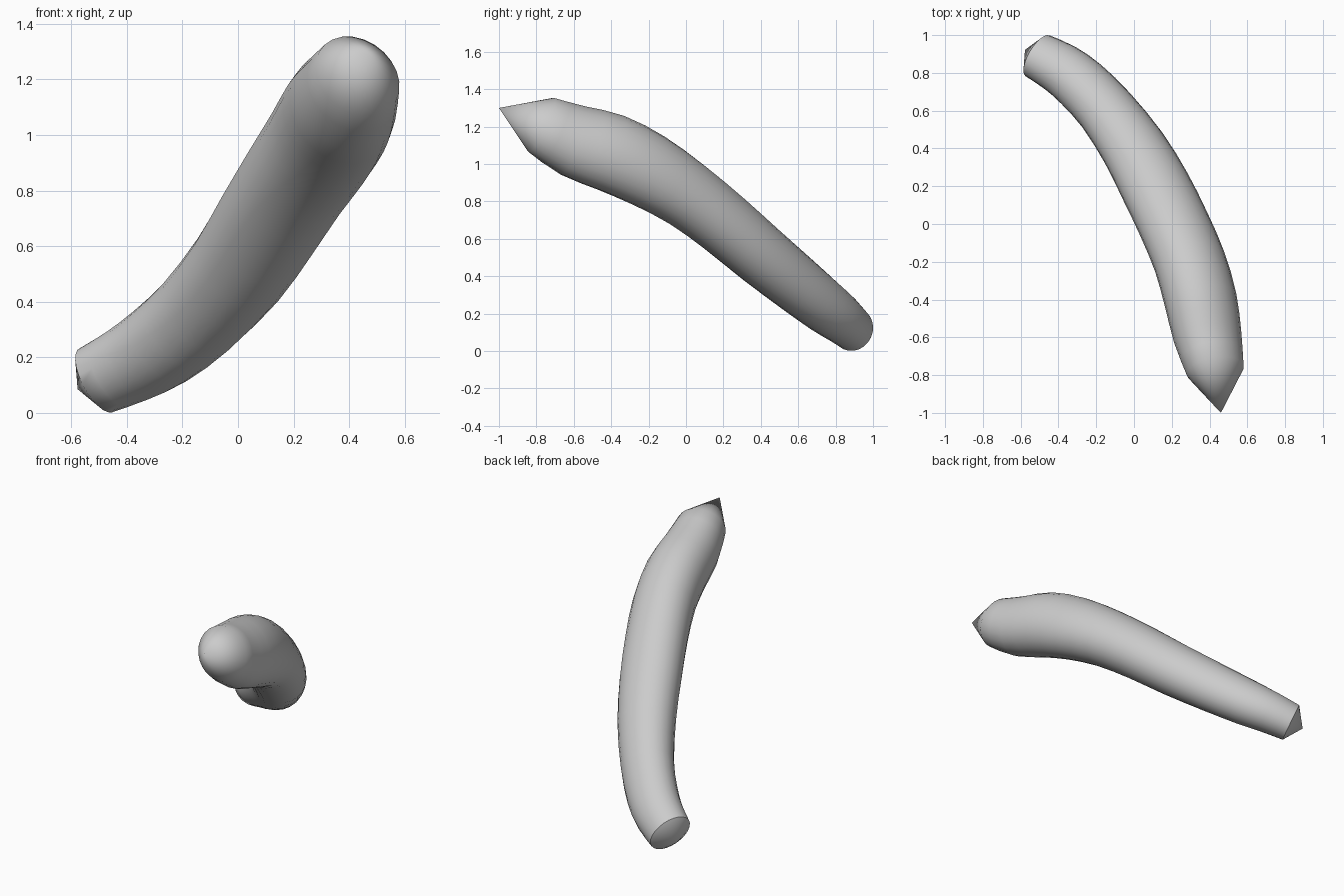
import bpy, bmesh, math
from mathutils import Vector

cube = bpy.data.objects.get("Cube")
if cube:
    bpy.data.objects.remove(cube, do_unlink=True)

SIDES = 24
STEPS = 2
LEAN = 0.14  # slant of the oval cross-section

# Body stations from the pointed end to the blunt end: centre, half width, half height
STATIONS = [
    ((0.43, -0.775, 1.21), 0.152, 0.16),
    ((0.39, -0.60, 1.125), 0.18, 0.195),
    ((0.352, -0.40, 1.06), 0.192, 0.21),
    ((0.295, -0.20, 0.965), 0.19, 0.203),
    ((0.21, 0.00, 0.84), 0.187, 0.187),
    ((0.112, 0.20, 0.685), 0.184, 0.177),
    ((0.0, 0.40, 0.515), 0.172, 0.17),
    ((-0.145, 0.60, 0.352), 0.155, 0.16),
    ((-0.28, 0.74, 0.24), 0.147, 0.15),
    ((-0.39, 0.825, 0.175), 0.138, 0.138),
    ((-0.51, 0.89, 0.118), 0.125, 0.125),
]
POINTED_TIP = (0.46, -1.0, 1.30)
BLUNT_TIP = (-0.577, 0.922, 0.085)


def spline(a, b, c, d, t):
    """Catmull-Rom interpolation between b and c."""
    return 0.5 * (2 * b + (c - a) * t + (2 * a - 5 * b + 4 * c - d) * t ** 2
                  + (3 * b - a - 3 * c + d) * t ** 3)


def smooth_stations():
    pts = [Vector((*c, w)) for c, w, h in STATIONS]
    tall = [h for c, w, h in STATIONS]
    last = len(pts) - 1
    result = []
    for i in range(last):
        ids = [max(i - 1, 0), i, i + 1, min(i + 2, last)]
        for s in range(STEPS):
            p = spline(*[pts[k] for k in ids], s / STEPS)
            h = spline(*[tall[k] for k in ids], s / STEPS)
            result.append((p.xyz, p.w, h))
    result.append((pts[last].xyz, pts[last].w, tall[last]))
    return result


# Loft slanted oval rings along the bent centreline
bm = bmesh.new()
path = smooth_stations()
rings = []
for i, (centre, width, height) in enumerate(path):
    before = path[max(i - 1, 0)][0]
    after = path[min(i + 1, len(path) - 1)][0]
    tangent = (after - before).normalized()
    side = tangent.cross(Vector((0, 0, 1))).normalized()
    up = side.cross(tangent)
    across = (side - up * LEAN) * width
    angles = [math.tau * k / SIDES for k in range(SIDES)]
    rings.append([bm.verts.new(centre + across * math.cos(a)
                               + up * height * math.sin(a)) for a in angles])

for r0, r1 in zip(rings, rings[1:]):
    for k in range(SIDES):
        n = (k + 1) % SIDES
        bm.faces.new((r0[k], r0[n], r1[n], r1[k]))

# Conical ends
for ring, tip in ((rings[0], POINTED_TIP), (rings[-1], BLUNT_TIP)):
    apex = bm.verts.new(tip)
    for k in range(SIDES):
        bm.faces.new((ring[k], ring[(k + 1) % SIDES], apex))

bmesh.ops.recalc_face_normals(bm, faces=bm.faces)
mesh = bpy.data.meshes.new("curved_body")
bm.to_mesh(mesh)
bm.free()
body = bpy.data.objects.new("curved_body", mesh)
bpy.context.collection.objects.link(body)

# Plain grey surface
grey = bpy.data.materials.new("light_grey")
grey.use_nodes = True
colour = (0.6, 0.6, 0.6, 1.0)
grey.diffuse_color = colour
grey.node_tree.nodes["Principled BSDF"].inputs["Base Color"].default_value = colour
mesh.materials.append(grey)

# Smooth shading with a crisp rim at the blunt end
bpy.ops.object.select_all(action='DESELECT')
body.select_set(True)
bpy.context.view_layer.objects.active = body
bpy.ops.object.shade_smooth_by_angle(angle=math.radians(50))
